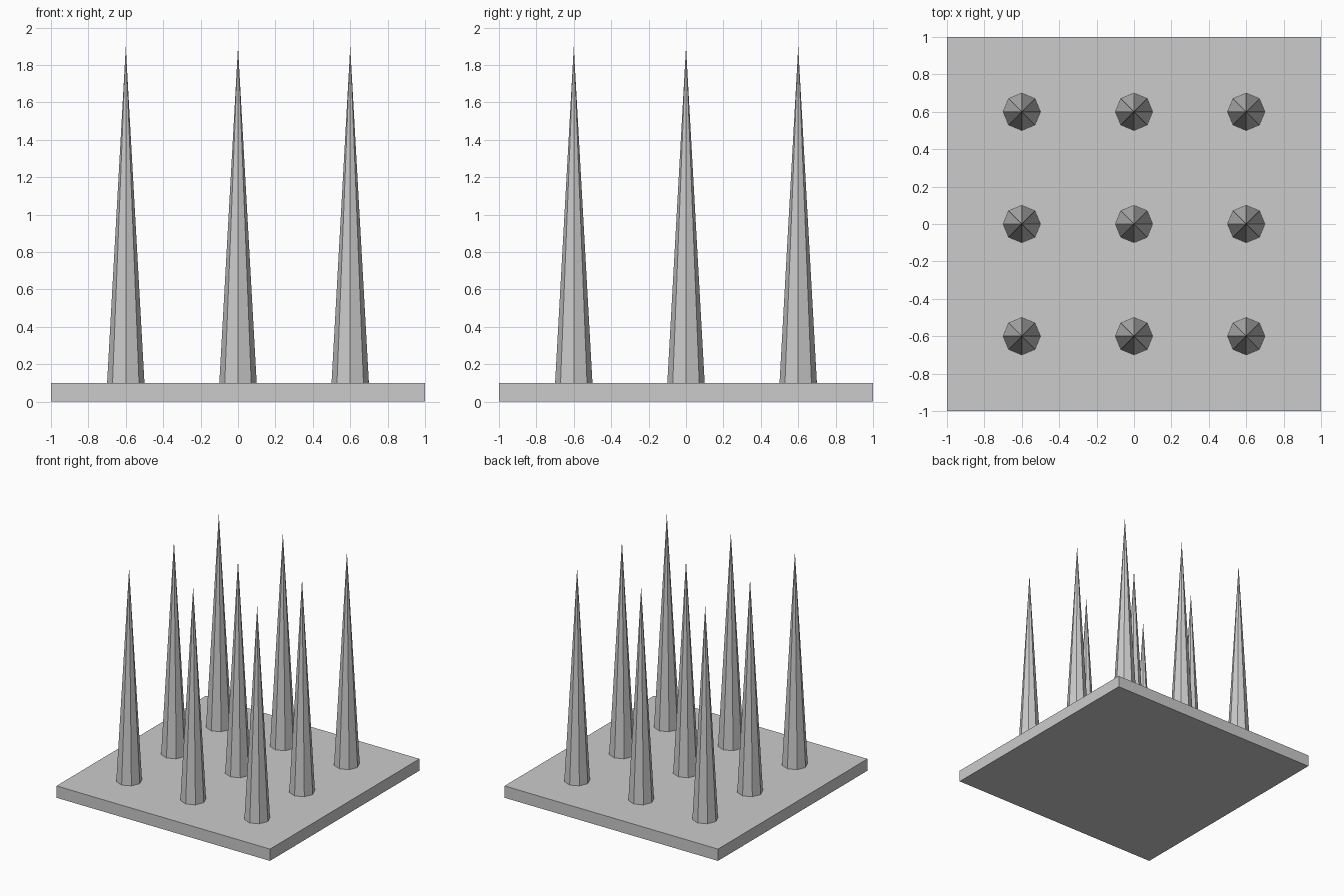
import bpy

if "Cube" in bpy.data.objects:
    bpy.data.objects.remove(bpy.data.objects["Cube"])

# Square base plate
bpy.ops.mesh.primitive_cube_add(size=1, location=(0, 0, 0.05))
plate = bpy.context.object
plate.name = "base_plate"
plate.scale = (2, 2, 0.1)
bpy.ops.object.transform_apply(location=False, rotation=False, scale=True)

# Grid of eight-sided spikes standing on the plate
BASE_Z, TIP_Z, SPACING = 0.1, 1.9, 0.6
for row in (-1, 0, 1):
    for col in (-1, 0, 1):
        bpy.ops.mesh.primitive_cone_add(
            vertices=8, radius1=0.1, radius2=0, depth=TIP_Z - BASE_Z,
            location=(col * SPACING, row * SPACING, (BASE_Z + TIP_Z) / 2))
        bpy.context.object.name = f"spike_{row + 2}_{col + 2}"
